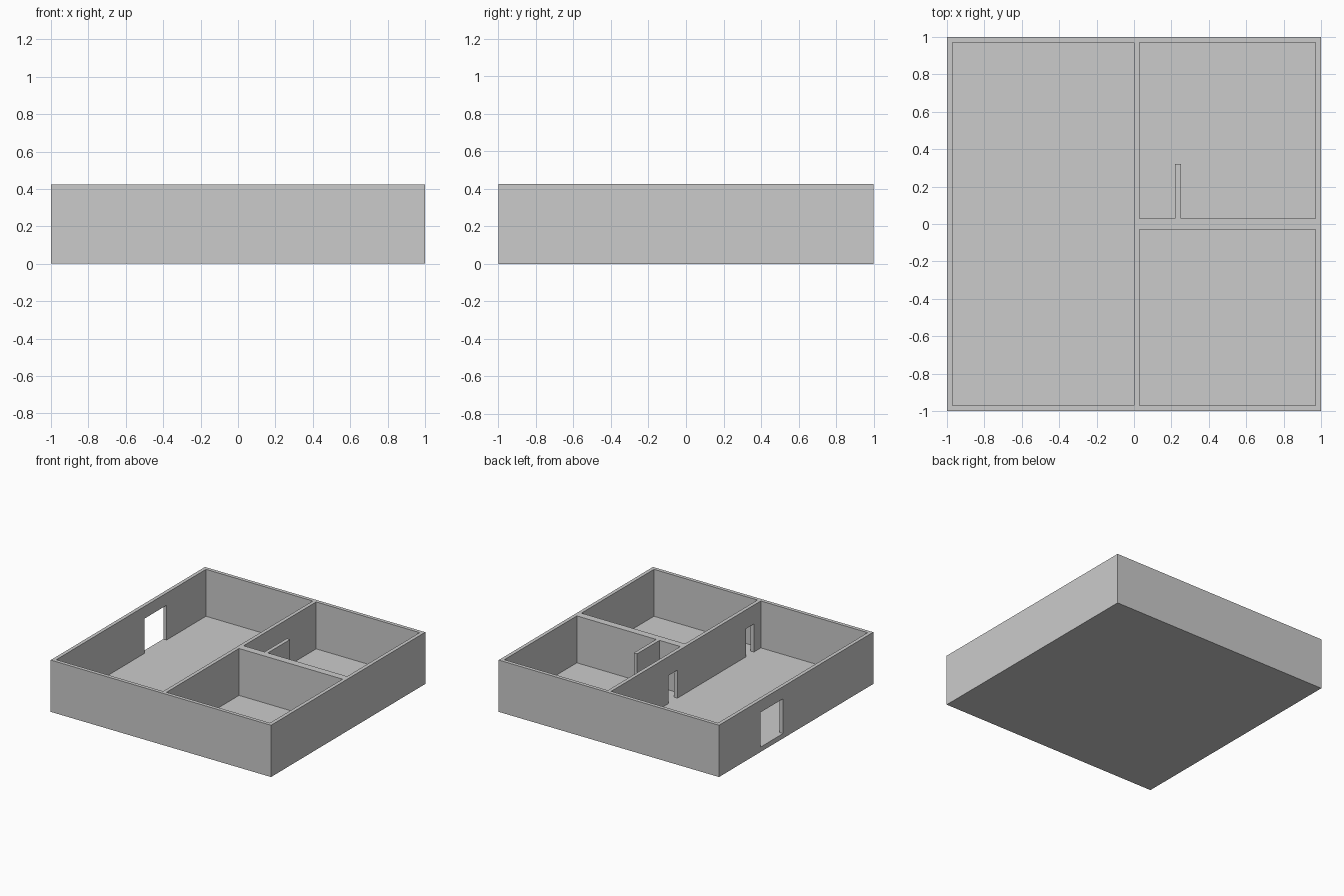
import bpy, bmesh
from mathutils import Vector

if "Cube" in bpy.data.objects:
    bpy.data.objects.remove(bpy.data.objects["Cube"])

T = 0.03       # wall thickness
FLOOR = 0.04   # floor slab thickness
H = 0.425      # overall height


def box(name, lo, hi):
    lo, hi = Vector(lo), Vector(hi)
    bm = bmesh.new()
    bmesh.ops.create_cube(bm, size=1)
    for v in bm.verts:
        v.co = Vector((lo[i] + (v.co[i] + 0.5) * (hi[i] - lo[i]) for i in range(3)))
    me = bpy.data.meshes.new(name)
    bm.to_mesh(me)
    bm.free()
    ob = bpy.data.objects.new(name, me)
    bpy.context.collection.objects.link(ob)
    return ob


def carve(target, name, lo, hi):
    cutter = box(name, lo, hi)
    cutter.hide_render = True
    mod = target.modifiers.new(name, 'BOOLEAN')
    mod.operation = 'DIFFERENCE'
    mod.solver = 'EXACT'
    mod.object = cutter
    bpy.context.view_layer.objects.active = target
    bpy.ops.object.modifier_apply(modifier=mod.name)
    bpy.data.objects.remove(cutter)


# solid shell: outer walls, partitions and floor
shell = box("house_walls_and_floor", (-1, -1, 0), (1, 1, H))

# rooms (x0, y0, x1, y1): long hall, back room, front room
E = 1 - T
for x0, y0, x1, y1 in [(-E, -E, 0, E), (T, T, E, E), (T, -E, E, -T)]:
    carve(shell, "room_cut", (x0, y0, FLOOR), (x1, y1, H + 0.1))

# doorways through walls (x centre, y0, y1, top)
for xc, y0, y1, top in [(-1 + T / 2, 0.17, 0.46, 0.325),
                        (T / 2, 0.11, 0.23, 0.27),
                        (T / 2, -0.88, -0.78, 0.27)]:
    carve(shell, "door_cut", (xc - T, y0, FLOOR), (xc + T, y1, top))

# short partition in the back room
box("short_partition", (0.22, T, FLOOR), (0.25, 0.32, H))
